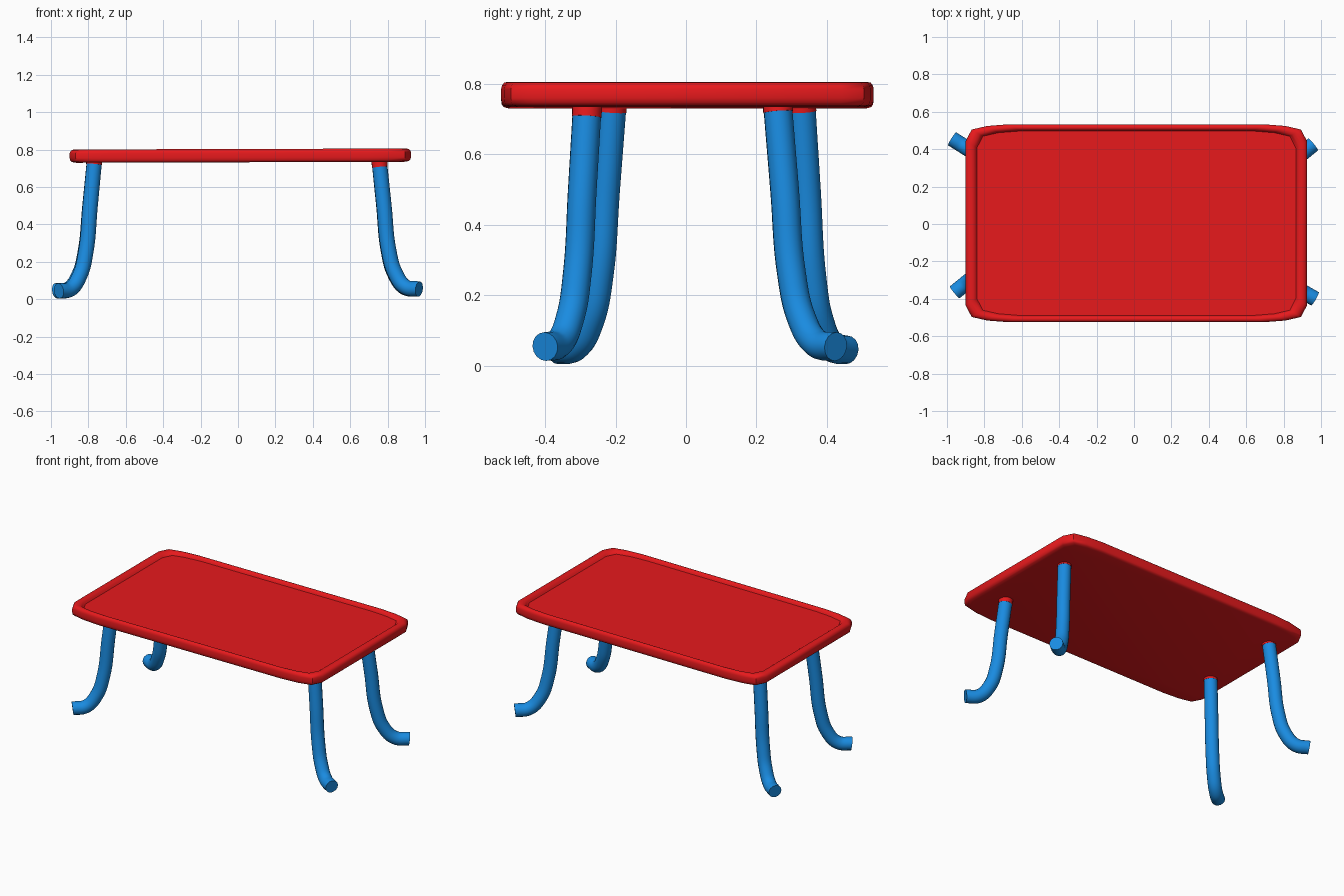
import bpy, bmesh, math
from mathutils import Vector

if "Cube" in bpy.data.objects:
    bpy.data.objects.remove(bpy.data.objects["Cube"])


def material(name, color):
    m = bpy.data.materials.new(name)
    m.diffuse_color = color
    m.use_nodes = True
    m.node_tree.nodes["Principled BSDF"].inputs["Base Color"].default_value = m.diffuse_color
    return m


RED = material("red_plastic", (0.8, 0.01, 0.012, 1))
BLUE = material("blue_plastic", (0.01, 0.26, 0.75, 1))


def smooth(ob, angle=40):
    bpy.ops.object.select_all(action='DESELECT')
    ob.select_set(True)
    bpy.context.view_layer.objects.active = ob
    bpy.ops.object.shade_smooth_by_angle(angle=math.radians(angle))


# Tray top: softly cornered outline lofted through a rounded rim profile
def outline(inset):
    hx, hy = 0.9125 - inset, 0.529 - inset * 0.6
    q = [(hx, hy - 0.09), (hx - 0.032, hy - 0.028), (hx - 0.115, hy - 0.009), (hx - 0.23, hy)]
    return (q + [(-x, y) for x, y in reversed(q)]
            + [(-x, -y) for x, y in q] + [(x, -y) for x, y in reversed(q)])


PROFILE = [(0.035, 0.732), (0.012, 0.736), (0.003, 0.744), (0, 0.757), (0, 0.782),
           (0.004, 0.793), (0.014, 0.801), (0.028, 0.803), (0.042, 0.801),
           (0.052, 0.793), (0.06, 0.782)]
bm = bmesh.new()
rings = [[bm.verts.new((x + 0.0125, y + 0.004, z + 0.003 * x)) for x, y in outline(i)]
         for i, z in PROFILE]
for a, b in zip(rings, rings[1:]):
    n = len(a)
    for k in range(n):
        bm.faces.new((a[k], a[(k + 1) % n], b[(k + 1) % n], b[k]))
bm.faces.new(rings[0][::-1])
bm.faces.new(rings[-1])
bmesh.ops.recalc_face_normals(bm, faces=bm.faces)
me = bpy.data.meshes.new("tray_top")
bm.to_mesh(me)
bm.free()
top = bpy.data.objects.new("tray_top", me)
bpy.context.collection.objects.link(top)
me.materials.append(RED)
smooth(top)


# Capped round tube through a list of points
def tube(name, pts, radius, mat):
    cu = bpy.data.curves.new(name, 'CURVE')
    cu.dimensions = '3D'
    cu.bevel_depth = radius
    cu.bevel_resolution = 6
    cu.resolution_u = 8
    cu.use_fill_caps = True
    sp = cu.splines.new('BEZIER')
    sp.bezier_points.add(len(pts) - 1)
    for bp, p in zip(sp.bezier_points, pts):
        bp.co = p
        bp.handle_left_type = bp.handle_right_type = 'AUTO'
    ob = bpy.data.objects.new(name, cu)
    bpy.context.collection.objects.link(ob)
    bpy.ops.object.select_all(action='DESELECT')
    ob.select_set(True)
    bpy.context.view_layer.objects.active = ob
    bpy.ops.object.convert(target='MESH')
    ob = bpy.context.view_layer.objects.active
    ob.data.materials.clear()
    ob.data.materials.append(mat)
    smooth(ob)


# Legs: fraction of outward travel against height, curling into a foot
PATH = [(0, 0.74), (0.12, 0.5), (0.24, 0.26), (0.41, 0.135), (0.67, 0.064), (1, 0.054)]
LEGS = {  # top xy, foot xy, height shift, collar bottom
    "front_right": ((0.755, -0.28), (0.968, -0.40), 0.0, 0.706),
    "back_right": ((0.755, 0.26), (0.958, 0.425), 0.0, 0.72),
    "front_left": ((-0.768, -0.21), (-0.958, -0.365), -0.01, 0.721),
    "back_left": ((-0.768, 0.327), (-0.972, 0.455), -0.01, 0.721),
}
for name, (t, f, dz, collar) in LEGS.items():
    t, f = Vector(t), Vector(f)
    pts = [(*t.lerp(f, k), z + dz * (1 - z)) for k, z in PATH]
    tube(name + "_leg", pts, 0.041, BLUE)
    # Red collar where the leg meets the top
    low = t.lerp(f, 0.12 * (0.74 - collar) / 0.24)
    tube(name + "_collar", [(*t, 0.742), (*low, collar)], 0.0425, RED)
